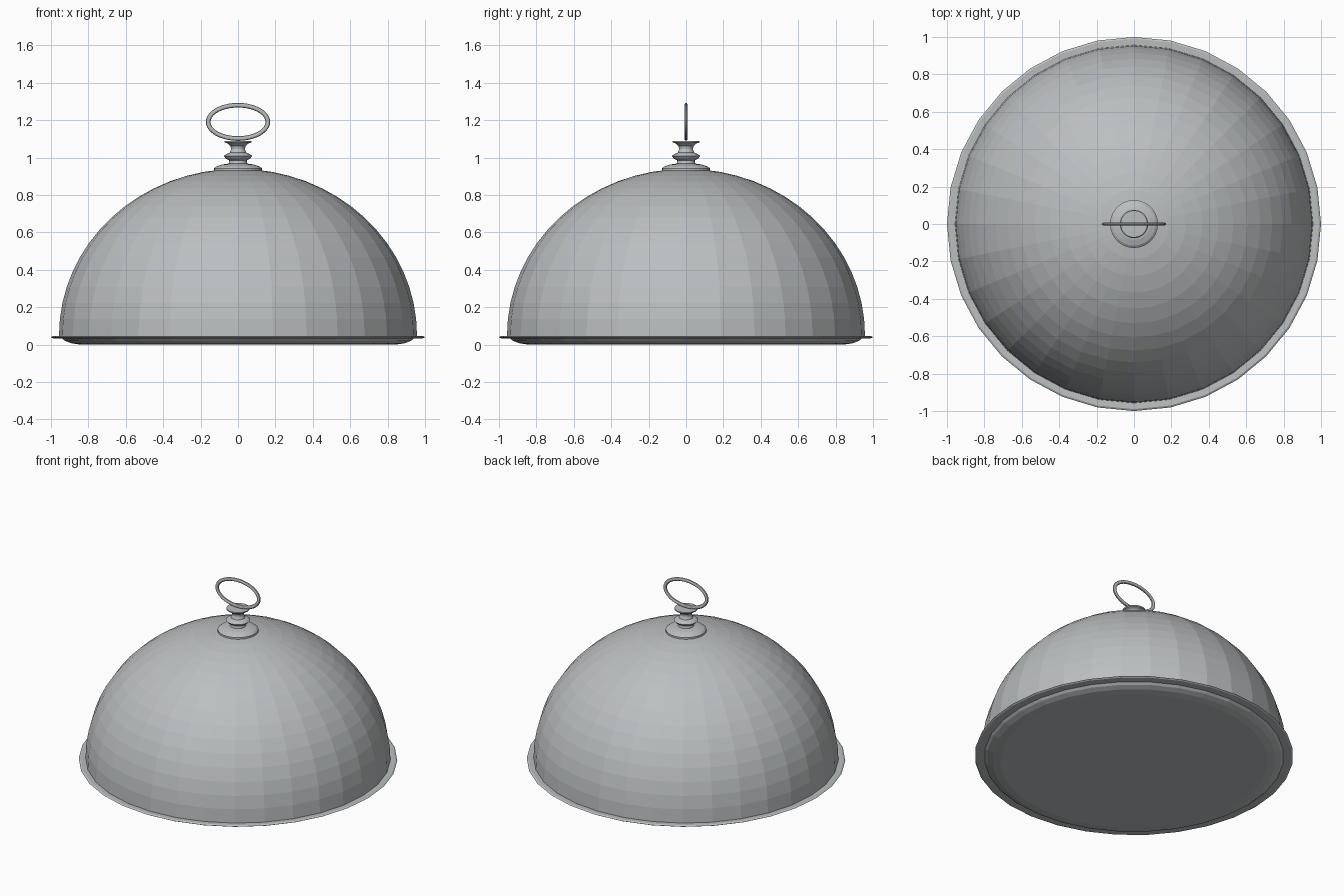
import bpy, bmesh, math

if "Cube" in bpy.data.objects:
    bpy.data.objects.remove(bpy.data.objects["Cube"])

SIDES = 32
silver = bpy.data.materials.new("silver grey")
silver.diffuse_color = (0.5, 0.52, 0.53, 1)
silver.use_nodes = True
silver.node_tree.nodes["Principled BSDF"].inputs["Base Color"].default_value = silver.diffuse_color


def finish(name, bm):
    bmesh.ops.remove_doubles(bm, verts=bm.verts, dist=1e-5)
    bmesh.ops.recalc_face_normals(bm, faces=bm.faces)
    mesh = bpy.data.meshes.new(name)
    bm.to_mesh(mesh)
    bm.free()
    mesh.materials.append(silver)
    obj = bpy.data.objects.new(name, mesh)
    bpy.context.collection.objects.link(obj)
    return obj


def lathe(name, profile, sides=SIDES):
    """Revolve (radius, z) points about the z axis."""
    bm = bmesh.new()
    vs = [bm.verts.new((r, 0, z)) for r, z in profile]
    es = [bm.edges.new(p) for p in zip(vs, vs[1:])]
    bmesh.ops.spin(bm, geom=vs + es, cent=(0, 0, 0), axis=(0, 0, 1),
                   angle=math.tau, steps=sides, use_merge=True)
    return finish(name, bm)


# Serving tray with a thin flared rim
lathe("tray", [(0, 0), (0.84, 0), (0.89, 0.007), (0.925, 0.02), (0.94, 0.033),
               (0.99, 0.034), (1.0, 0.040), (0.99, 0.046), (0.945, 0.044),
               (0.92, 0.035), (0.85, 0.015), (0, 0.015)])

# Dome cover: rolled lower lip, outer shell and inner shell
N = 16
outer = [(0.957 * math.cos(i / N * math.pi / 2),
          0.05 + 0.89 * math.sin(i / N * math.pi / 2)) for i in range(N)]
inner = [(r * 0.985, 0.05 + (z - 0.05) * 0.985) for r, z in outer]
lathe("dome_cover", [(0, 0.927)] + inner[::-1] + [(0.943, 0.038), (0.957, 0.038)]
      + outer + [(0, 0.94)])

# Turned finial on top of the dome
lathe("finial", [(0, 0.925), (0.128, 0.925), (0.128, 0.943), (0.115, 0.953),
                 (0.085, 0.963), (0.05, 0.968), (0.047, 0.985),
                 (0.065, 0.995), (0.076, 1.008), (0.065, 1.018), (0.044, 1.026),
                 (0.037, 1.045), (0.04, 1.062), (0.055, 1.075),
                 (0.072, 1.082), (0.072, 1.09), (0, 1.09)])

# Oval ring handle: an elliptical section swept round an ellipse
bm = bmesh.new()
MAJOR, MINOR = 40, 10
rings = []
for i in range(MAJOR):
    a = math.tau * i / MAJOR
    ring = []
    for j in range(MINOR):
        b = math.tau * j / MINOR
        d = 0.0125 * math.cos(b)
        ring.append(bm.verts.new(((0.1595 + d) * math.cos(a), 0.009 * math.sin(b),
                                  1.191 + (0.089 + d) * math.sin(a))))
    rings.append(ring)
for i in range(MAJOR):
    p, q = rings[i], rings[(i + 1) % MAJOR]
    for j in range(MINOR):
        k = (j + 1) % MINOR
        bm.faces.new((p[j], p[k], q[k], q[j]))
finish("ring_handle", bm)
